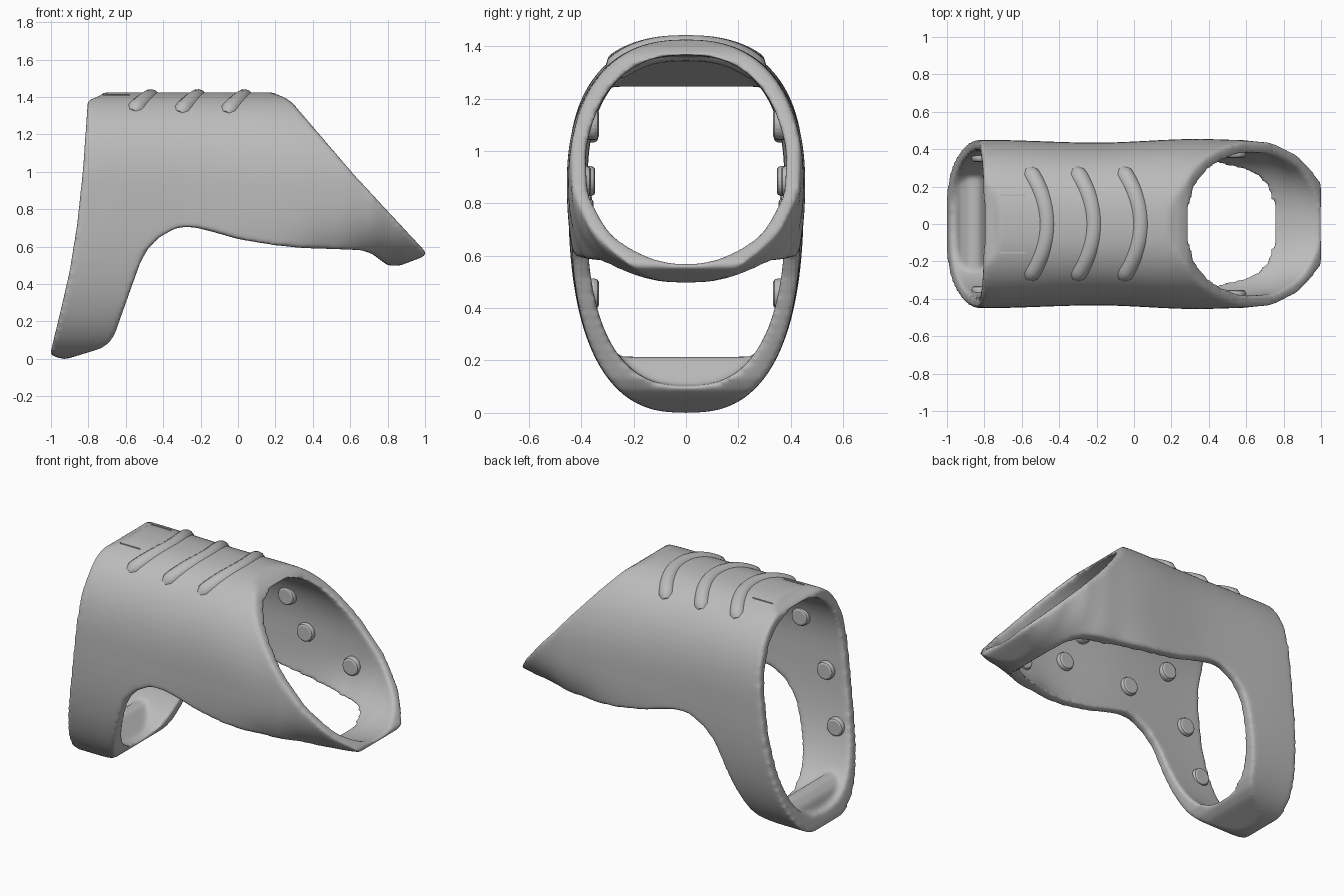
import bpy, bmesh, math

if "Cube" in bpy.data.objects:
    bpy.data.objects.remove(bpy.data.objects["Cube"])

grey = bpy.data.materials.new("mid_grey")
grey.diffuse_color = (0.5, 0.5, 0.5, 1)
grey.use_nodes = True
grey.node_tree.nodes["Principled BSDF"].inputs["Base Color"].default_value = grey.diffuse_color


def interp(table, x):
    if x <= table[0][0]:
        return table[0][1]
    for (a, va), (b, vb) in zip(table, table[1:]):
        if x <= b:
            t = (x - a) / (b - a)
            t = t * t * (3 - 2 * t)
            return va + (vb - va) * t
    return table[-1][1]


# Sleeve cross-section along x: half width, floor height, floor thickness, roundness
WIDTH = [(-1.0, .45), (-.8, .45), (-.2, .435), (.35, .455), (.55, .45), (.7, .438), (.85, .405), (1.0, .355)]
FLOOR = [(-.6, 0), (-.2, .05), (.1, .2), (.5, .42), (.75, .495), (1, .5)]
FLOOR_THICK = [(-.6, .105), (.5, .06), (.7, .045), (.85, .05), (1, .07)]
UPPER_EXP = [(-.8, 2.5), (.1, 2.4), (.5, 2.2)]
LOWER_EXP = [(-.5, 2.6), (.3, 2.6), (.9, 2.25)]
MID, TOP = .88, 1.425


def half_width(x, z, inset=0):
    w = interp(WIDTH, x) - inset
    if z > MID:
        t, n = (z - MID) / (TOP - inset - MID), interp(UPPER_EXP, x)
    else:
        t, n = (MID - z) / (MID - interp(FLOOR, x) - inset), interp(LOWER_EXP, x)
    return w * max(0, 1 - t ** n) ** (1 / n)


def top_height(x, y):
    n = interp(UPPER_EXP, x)
    return MID + (TOP - MID) * (1 - abs(y / interp(WIDTH, x)) ** n) ** (1 / n)


def finish(name, bm):
    bmesh.ops.recalc_face_normals(bm, faces=bm.faces[:])
    me = bpy.data.meshes.new(name)
    bm.to_mesh(me)
    bm.free()
    ob = bpy.data.objects.new(name, me)
    bpy.context.collection.objects.link(ob)
    me.materials.append(grey)
    return ob


def bridge(bm, rings):
    n = len(rings[0])
    for a, b in zip(rings, rings[1:]):
        for k in range(n):
            bm.faces.new((a[k], a[(k + 1) % n], b[(k + 1) % n], b[k]))
    bm.faces.new(rings[0])
    bm.faces.new(rings[-1])


def loft(name, x0, x1, inset, floor_scale, n=96, steps=64):
    bm = bmesh.new()
    rings = []
    for i in range(steps + 1):
        x = x0 + (x1 - x0) * i / steps
        w = interp(WIDTH, x) - inset
        up = TOP - inset - MID
        down = MID - interp(FLOOR, x) - floor_scale * interp(FLOOR_THICK, x)
        ring = []
        for k in range(n):
            a = 2 * math.pi * k / n
            c, s = math.cos(a), math.sin(a)
            p = interp(UPPER_EXP if s > 0 else LOWER_EXP, x)
            y = w * math.copysign(abs(c) ** (2 / p), c)
            z = MID + (up if s > 0 else down) * math.copysign(abs(s) ** (2 / p), s)
            ring.append(bm.verts.new((x, y, z)))
        rings.append(ring)
    bridge(bm, rings)
    return finish(name, bm)


def prism(name, pts, half):
    bm = bmesh.new()
    bridge(bm, [[bm.verts.new((x, y, z)) for x, z in pts] for y in (-half, half)])
    return finish(name, bm)


def apply(ob, mod):
    bpy.context.view_layer.objects.active = ob
    bpy.ops.object.modifier_apply(modifier=mod.name)


def boolean(ob, other, op):
    m = ob.modifiers.new("cut", 'BOOLEAN')
    m.operation, m.solver, m.object = op, 'EXACT', other
    apply(ob, m)
    bpy.data.objects.remove(other)


# Shell: outer sleeve trimmed to the side outline, then hollowed
shell = loft("shell", -1.15, 1.15, 0, 0)
outline = [(-.803, 1.38), (-.73, 1.41), (-.6, 1.6), (.05, 1.6), (.2, 1.415), (.245, 1.4), (.29, 1.37),
           (.62, .985), (1.008, .567), (.995, .548), (.95, .53), (.86, .497), (.8, .5), (.765, .525), (.72, .56),
           (.66, .581), (.55, .586), (.35, .592), (.2, .607), (0, .64), (-.14, .68), (-.22, .7),
           (-.28, .706), (-.34, .695), (-.42, .65), (-.48, .59), (-.52, .52), (-.56, .41), (-.66, .13),
           (-.69, .085), (-.735, .055), (-.93, -.005), (-1.005, .022), (-.95, .25), (-.9, .47),
           (-.86, .72), (-.83, 1.0)]
boolean(shell, prism("outline_cutter", outline, 1), 'INTERSECT')
boolean(shell, loft("inner_cutter", -1.3, 1.3, .06, 1), 'DIFFERENCE')

# Thickened pads inside the foot and under the top, fitted to the sleeve
for name, pts, half in (
        ("foot_pad", [(-.96, .07), (-.93, .17), (-.88, .215), (-.83, .215), (-.72, .1), (-.8, .05)], .27),
        ("top_pad", [(-.74, 1.39), (-.62, 1.245), (-.5, 1.245), (.1, 1.365), (.1, 1.39)], .29)):
    pad = prism(name, pts, half)
    boolean(pad, loft("pad_fit", -1.15, 1.15, .02, .3), 'INTERSECT')
    boolean(shell, pad, 'UNION')

# Soften all rims
m = shell.modifiers.new("remesh", 'REMESH')
m.mode, m.voxel_size = 'VOXEL', .012
apply(shell, m)
m = shell.modifiers.new("soften", 'SMOOTH')
m.factor, m.iterations = .5, 12
apply(shell, m)
for p in shell.data.polygons:
    p.use_smooth = True

# Three curved grip ribs across the top
for i, x0 in enumerate((-.565, -.315, -.065)):
    cu = bpy.data.curves.new("grip_rib", 'CURVE')
    cu.dimensions = '3D'
    cu.bevel_depth, cu.bevel_resolution, cu.use_fill_caps = .05, 5, True
    sp = cu.splines.new('POLY')
    n = 29
    sp.points.add(n - 1)
    for k in range(n):
        t = -1 + 2 * k / (n - 1)
        x, y = x0 + .1 * (1 - t * t), .285 * t
        sp.points[k].co = (x, y, top_height(x, y) - .033, 1)
        sp.points[k].radius = 1 if abs(t) < .9 else 1 - .4 * ((abs(t) - .9) / .1) ** 2
    cu.materials.append(grey)
    rib = bpy.data.objects.new("grip_rib_%d" % (i + 1), cu)
    bpy.context.collection.objects.link(rib)

# Fine seam lines behind the ribs
for side in (-1, 1):
    bm = bmesh.new()
    bmesh.ops.create_cube(bm, size=1)
    z = top_height(-.65, .155)
    for v in bm.verts:
        v.co = (-.65 + v.co.x * .14, side * .155 + v.co.y * .008, z + v.co.z * .008)
    finish("seam_line", bm)

# Round buttons on the inside of both walls
for side in (-1, 1):
    for x, z in ((.54, .76), (.21, .885), (.1, 1.1), (-.27, .885), (-.56, 1.09), (-.72, .78), (-.81, .455)):
        wall = half_width(x, z, .06)
        bm = bmesh.new()
        bridge(bm, [[bm.verts.new((x + r * math.cos(a * math.pi / 12), side * (wall + d),
                                   z + r * math.sin(a * math.pi / 12))) for a in range(24)]
                    for r, d in ((.058, .03), (.058, -.012), (.053, -.024), (.044, -.029))])
        finish("inner_button", bm)
